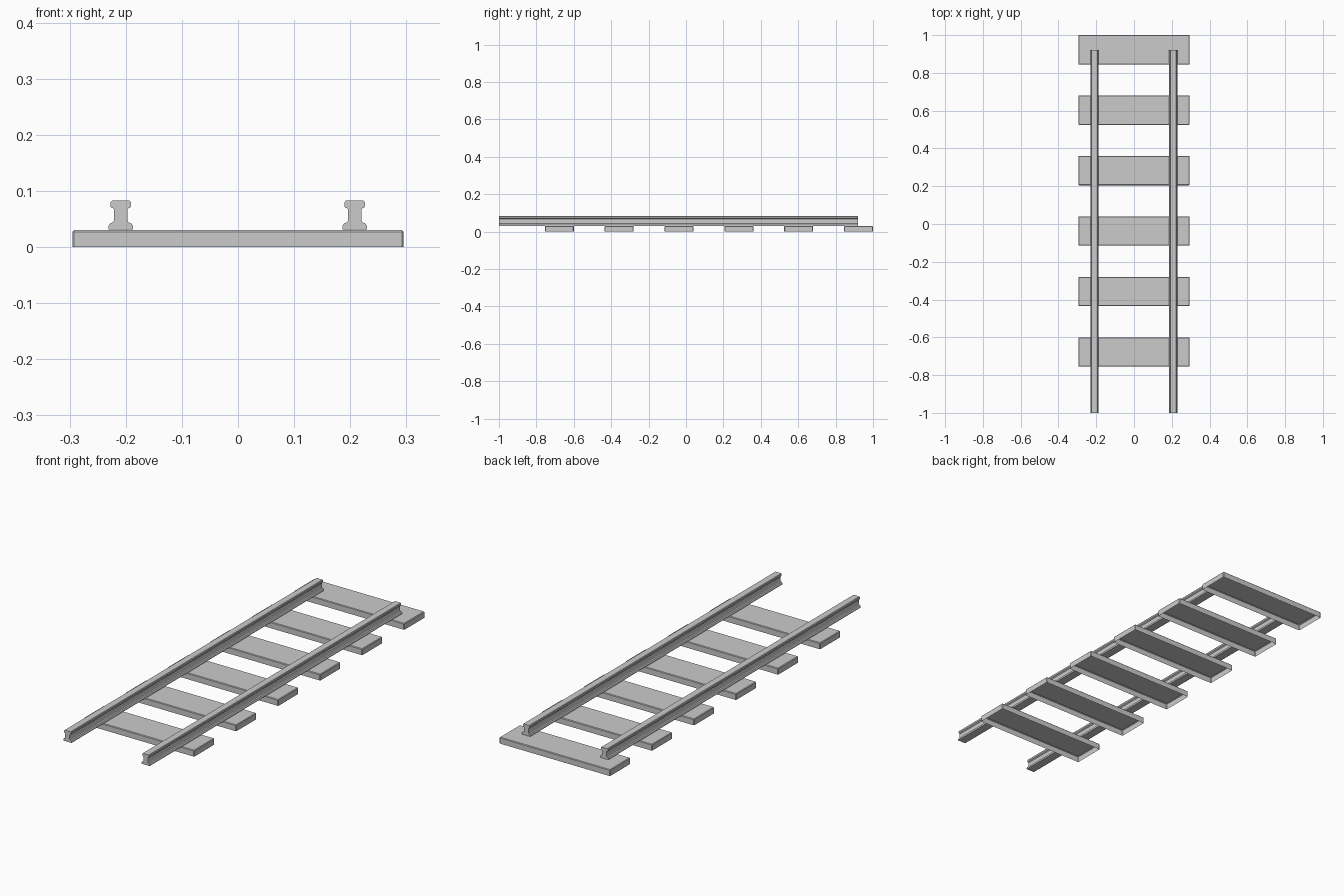
import bpy, bmesh

if "Cube" in bpy.data.objects:
    bpy.data.objects.remove(bpy.data.objects["Cube"])


def finish(name, bm):
    bmesh.ops.recalc_face_normals(bm, faces=bm.faces)
    mesh = bpy.data.meshes.new(name)
    bm.to_mesh(mesh)
    bm.free()
    obj = bpy.data.objects.new(name, mesh)
    bpy.context.collection.objects.link(obj)
    return obj


# Sleeper: box with softened edges, open underneath
def sleeper(name, y, width=0.59, depth=0.155, height=0.03):
    bm = bmesh.new()
    bmesh.ops.create_cube(bm, size=1)
    for v in bm.verts:
        v.co = (v.co.x * width, y + v.co.y * depth, (v.co.z + 0.5) * height)
    edges = [e for e in bm.edges if max(v.co.z for v in e.verts) > 0.01]
    bmesh.ops.bevel(bm, geom=edges, offset=0.003, segments=1, affect='EDGES')
    bottom = [f for f in bm.faces if all(v.co.z < 1e-5 for v in f.verts)]
    bmesh.ops.delete(bm, geom=bottom, context='FACES_ONLY')
    return finish(name, bm)


# Rail: half cross-section (offset from rail centre, height), mirrored and extruded
HALF = [(0.0215, 0.031), (0.0215, 0.038), (0.0190, 0.042), (0.0135, 0.044),
        (0.0120, 0.047), (0.0120, 0.067), (0.0135, 0.069), (0.0165, 0.070),
        (0.0180, 0.072), (0.0180, 0.080), (0.0155, 0.083)]


def rail(name, x, y0=-1.0, y1=0.92):
    bm = bmesh.new()
    outline = HALF + [(-a, z) for a, z in reversed(HALF)]
    face = bm.faces.new([bm.verts.new((x + a, y0, z)) for a, z in outline])
    ext = bmesh.ops.extrude_face_region(bm, geom=[face], use_keep_orig=True)
    moved = [g for g in ext["geom"] if isinstance(g, bmesh.types.BMVert)]
    bmesh.ops.translate(bm, verts=moved, vec=(0, y1 - y0, 0))
    return finish(name, bm)


for i in range(6):
    sleeper(f"sleeper_{i + 1}", 0.9225 - 0.32 * i)

rail("rail_left", -0.209)
rail("rail_right", 0.208)
